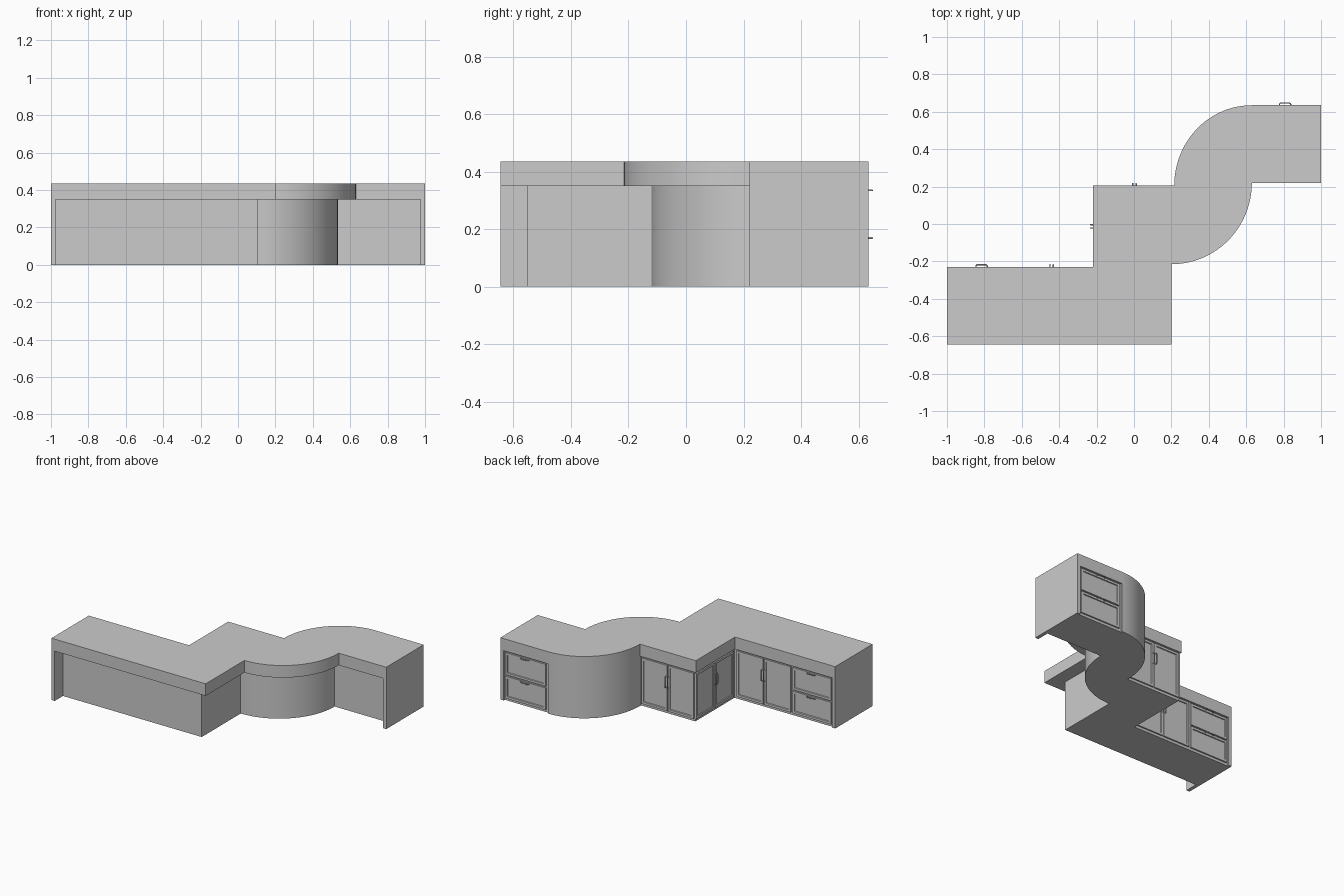
import bpy, bmesh, math
from mathutils import Matrix, Vector

if "Cube" in bpy.data.objects:
    bpy.data.objects.remove(bpy.data.objects["Cube"])

N = 24  # segments per quarter arc


def arc(cx, cy, rx, ry, a0, a1):
    return [(cx + rx * math.cos(math.radians(a0 + (a1 - a0) * i / N)),
             cy + ry * math.sin(math.radians(a0 + (a1 - a0) * i / N))) for i in range(N + 1)]


def finish(name, bm, matrix=Matrix()):
    bmesh.ops.recalc_face_normals(bm, faces=bm.faces)
    me = bpy.data.meshes.new(name)
    bm.to_mesh(me)
    bm.free()
    me.shade_smooth()
    me.set_sharp_from_angle(angle=math.radians(30))
    ob = bpy.data.objects.new(name, me)
    ob.matrix_world = matrix
    bpy.context.collection.objects.link(ob)
    return ob


def prism(name, outline, z0, z1):
    bm = bmesh.new()
    face = bm.faces.new([bm.verts.new((x, y, z0)) for x, y in outline])
    ext = bmesh.ops.extrude_face_region(bm, geom=[face], use_keep_orig=True)
    for v in ext["geom"]:
        if isinstance(v, bmesh.types.BMVert):
            v.co.z = z1
    finish(name, bm)


def panel(name, frame, u0, u1, z0, z1):
    """Framed cabinet front, facing local +y, with a recessed centre."""
    bm = bmesh.new()
    bmesh.ops.create_cube(bm, size=1, matrix=Matrix.Translation(((u0 + u1) / 2, -0.007, (z0 + z1) / 2))
                          @ Matrix.Diagonal((u1 - u0, 0.01, z1 - z0, 1)))
    bm.normal_update()
    front = [f for f in bm.faces if f.normal.y > 0.9]
    bmesh.ops.inset_region(bm, faces=front, thickness=0.022, depth=0)
    bmesh.ops.inset_region(bm, faces=front, thickness=0.003, depth=-0.006)
    finish(name, bm, frame)


def handle(name, frame, u, z, du, dz):
    """Bail pull running along (du, dz) from its centre."""
    c, d, out = Vector((u, 0, z)), Vector((du, 0, dz)), Vector((0, 1, 0))
    pts = [c - d - out * 0.004, c - d + out * 0.007, c - d * 0.8 + out * 0.012,
           c + d * 0.8 + out * 0.012, c + d + out * 0.007, c + d - out * 0.004]
    cu = bpy.data.curves.new(name, 'CURVE')
    cu.dimensions = '3D'
    cu.bevel_depth = 0.0035
    cu.bevel_resolution = 1
    cu.use_fill_caps = True
    sp = cu.splines.new('POLY')
    sp.points.add(len(pts) - 1)
    for p, q in zip(sp.points, pts):
        p.co = (*q, 1)
    ob = bpy.data.objects.new(name, cu)
    ob.matrix_world = frame
    bpy.context.collection.objects.link(ob)


# countertop
back_arc = arc(0.63, 0.205, 0.415, 0.43, 90, 180)
prism("countertop",
      [(-1, -0.645), (0.2, -0.645)] + arc(0.2, 0.22, 0.43, 0.435, -90, 0)
      + [(1, 0.22), (1, 0.635)] + back_arc + [(-0.22, 0.205), (-0.22, -0.23), (-1, -0.23)],
      0.35, 0.435)

# base: set back under the front overhang, slightly recessed behind the doors
r = 0.012
prism("base_cabinet",
      [(-0.975, -0.553), (0.105, -0.553)] + arc(0.105, 0.31, 0.43, 0.43, -90, 0)
      + [(0.975, 0.31), (0.975, 0.635 - r), (0.63, 0.635 - r)] + back_arc
      + [(0.215, 0.205 - r), (-0.22 + r, 0.205 - r), (-0.22 + r, -0.23 - r), (-0.975, -0.23 - r)],
      0, 0.35)

# end panels
prism("left_end_panel", [(-1, -0.645), (-0.975, -0.645), (-0.975, -0.23), (-1, -0.23)], 0, 0.35)
prism("right_end_panel", [(0.975, 0.22), (1, 0.22), (1, 0.635), (0.975, 0.635)], 0, 0.35)

# drawer stacks
right_face = Matrix.Translation((0, 0.635, 0))
middle_face = Matrix.Translation((0, 0.205, 0))
left_face = Matrix.Translation((0, -0.23, 0))
side_face = Matrix.Translation((-0.22, 0, 0)) @ Matrix.Rotation(math.radians(90), 4, 'Z')
for side, frame, u0, u1 in (("right", right_face, 0.65, 0.965), ("left", left_face, -0.965, -0.665)):
    for row, z0 in (("lower", 0.018), ("upper", 0.184)):
        panel(f"{side}_{row}_drawer", frame, u0, u1, z0, z0 + 0.156)
        handle(f"{side}_{row}_drawer_handle", frame, (u0 + u1) / 2, z0 + 0.151, 0.03, 0)

# double doors
for side, frame, u0, u1 in (("middle", middle_face, -0.2, 0.205), ("side", side_face, -0.22, 0.195),
                            ("left", left_face, -0.65, -0.23)):
    mid = (u0 + u1) / 2
    for label, s, a, b in (("a", -1, u0, mid - 0.003), ("b", 1, mid + 0.003, u1)):
        panel(f"{side}_door_{label}", frame, a, b, 0.018, 0.34)
        handle(f"{side}_door_{label}_handle", frame, mid + s * 0.009, 0.225, 0, 0.038)
